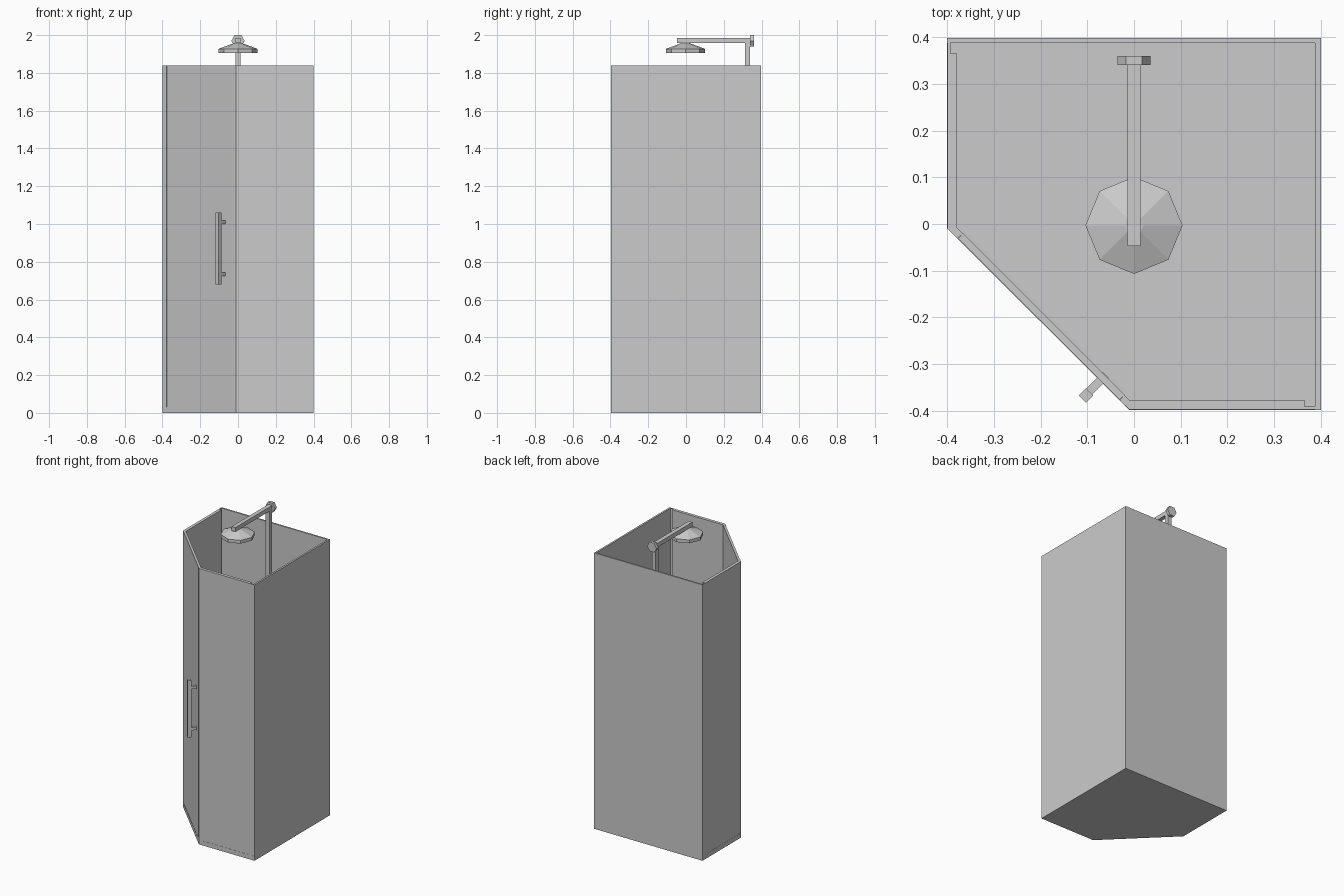
import bpy, bmesh, math
from mathutils import Matrix

if "Cube" in bpy.data.objects:
    bpy.data.objects.remove(bpy.data.objects["Cube"])


def prism(name, pts, z0, z1):
    """Extrude a plan outline between two heights."""
    bm = bmesh.new()
    low = [bm.verts.new((x, y, z0)) for x, y in pts]
    face = bm.faces.new(low)
    top = bmesh.ops.extrude_face_region(bm, geom=[face])["geom"]
    for v in top:
        if isinstance(v, bmesh.types.BMVert):
            v.co.z = z1
    bmesh.ops.recalc_face_normals(bm, faces=bm.faces)
    return finish(name, bm)


def finish(name, bm):
    mesh = bpy.data.meshes.new(name)
    bm.to_mesh(mesh)
    bm.free()
    obj = bpy.data.objects.new(name, mesh)
    bpy.context.collection.objects.link(obj)
    return obj


def box(name, lo, hi):
    return prism(name, [(lo[0], lo[1]), (hi[0], lo[1]), (hi[0], hi[1]), (lo[0], hi[1])], lo[2], hi[2])


def cone(name, sides, r1, r2, depth, matrix):
    bm = bmesh.new()
    bmesh.ops.create_cone(bm, cap_ends=True, segments=sides, radius1=r1,
                          radius2=r2, depth=depth, matrix=matrix)
    return finish(name, bm)


def diagonal_box(name, centre, along, out, z0, z1):
    """Box turned to follow the corner door; sizes are half widths."""
    s = math.sqrt(0.5)
    pts = [(centre[0] + s * (a * along - b * out), centre[1] + s * (-a * along - b * out))
           for a, b in ((-1, -1), (1, -1), (1, 1), (-1, 1))]
    return prism(name, pts, z0, z1)


H, E = 1.84, 0.398

# Five-sided tray
prism("shower_tray", [(-0.4, E), (0.4, E), (0.4, -E), (-0.01, -E), (-0.4, -0.01)], 0, 0.03)

# Solid back and right walls
box("back_wall", (-0.4, 0.388, 0.03), (0.4, E, H))
box("right_wall", (0.388, -E, 0.03), (0.4, 0.388, H))

# Fixed side panels: thin outer skin with an inner pane
box("left_panel", (-0.399, -0.01, 0.03), (-0.393, 0.388, H))
box("left_inner_pane", (-0.393, -0.01, 0.03), (-0.379, 0.365, H))
box("front_panel", (-0.01, -0.397, 0.03), (0.388, -0.391, H))
box("front_inner_pane", (-0.01, -0.391, 0.03), (0.365, -0.377, H))

# Corner door and the posts on either side of it
prism("door", [(-0.376, -0.031), (-0.031, -0.376), (-0.02, -0.366), (-0.366, -0.02)], 0.03, H)
prism("front_post", [(-0.031, -0.378), (-0.01, -0.397), (0, -0.397), (0, -0.377), (-0.01, -0.377), (-0.021, -0.366)], 0.03, H)
prism("left_post", [(-0.399, -0.01), (-0.378, -0.031), (-0.366, -0.021), (-0.379, -0.008), (-0.379, 0), (-0.399, 0)], 0.03, H)

# Door handle with two standoffs
diagonal_box("handle_bar", (-0.103, -0.367), 0.011, 0.011, 0.68, 1.06)
for i, z in enumerate((0.735, 1.01)):
    diagonal_box(f"handle_standoff_{i + 1}", (-0.079, -0.342), 0.009, 0.026, z - 0.009, z + 0.009)

# Riser, overhead arm and hexagonal knob
box("riser_pipe", (-0.014, 0.312, 0.03), (0.014, 0.34, 1.97))
box("shower_arm", (-0.014, -0.047, 1.957), (0.014, 0.342, 1.985))
cone("arm_knob", 6, 0.035, 0.035, 0.02,
     Matrix.Translation((0, 0.35, 1.9697)) @ Matrix.Rotation(math.pi / 2, 4, "X")
     @ Matrix.Rotation(math.pi / 2, 4, "Z"))

# Eight-sided shower head
cone("head_rim", 8, 0.104, 0.104, 0.022, Matrix.Translation((0, -0.003, 1.916)))
cone("head_cone", 8, 0.104, 0.02, 0.031, Matrix.Translation((0, -0.003, 1.9425)))

# Turn the knob so its points lie left and right if the cone starts elsewhere
for name, target in (("arm_knob", 0), ("head_rim", 1), ("head_cone", 1)):
    obj = bpy.data.objects[name]
    xs = max(v.co.x for v in obj.data.vertices)
    full = 0.035 if target == 0 else 0.104
    if xs < full * 0.98:
        axis = "Y" if target == 0 else "Z"
        centre = Matrix.Translation((0, 0.35, 1.9697) if target == 0 else (0, -0.003, 1.93))
        step = math.pi / (6 if target == 0 else 8)
        obj.data.transform(centre @ Matrix.Rotation(step, 4, axis) @ centre.inverted())
